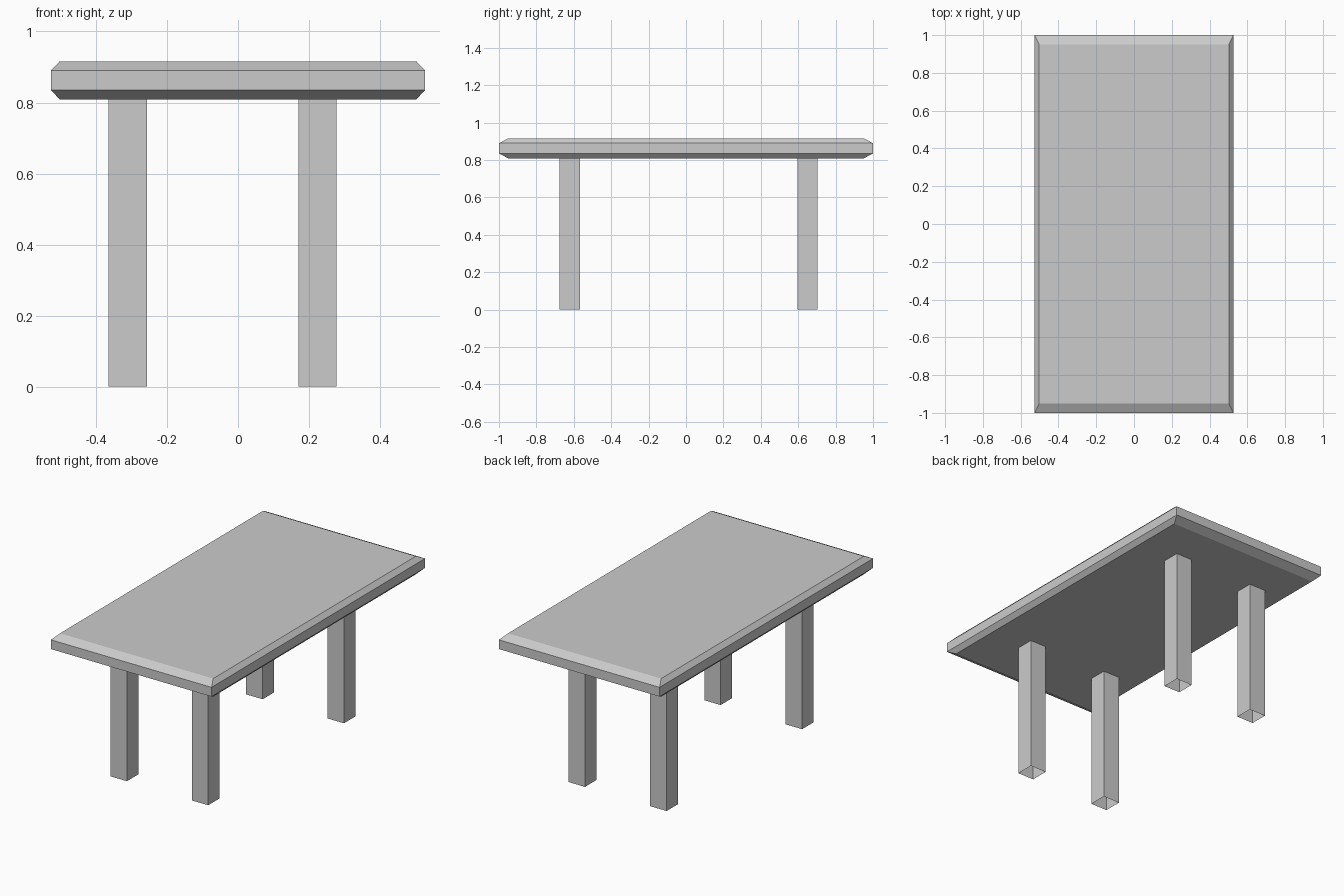
import bpy

if "Cube" in bpy.data.objects:
    bpy.data.objects.remove(bpy.data.objects["Cube"])


def make_object(name, verts, faces):
    mesh = bpy.data.meshes.new(name)
    mesh.from_pydata(verts, [], faces)
    mesh.update()
    obj = bpy.data.objects.new(name, mesh)
    bpy.context.collection.objects.link(obj)
    return obj


def stacked_box(name, levels, capped):
    """Stack of rectangles (x0, x1, y0, y1, z) joined by quads."""
    verts, faces = [], []
    for x0, x1, y0, y1, z in levels:
        verts += [(x0, y0, z), (x1, y0, z), (x1, y1, z), (x0, y1, z)]
    for k in range(len(levels) - 1):
        a, b = 4 * k, 4 * k + 4
        for i in range(4):
            j = (i + 1) % 4
            faces.append((a + i, a + j, b + j, b + i))
    if capped:
        n = len(verts)
        faces += [(3, 2, 1, 0), (n - 4, n - 3, n - 2, n - 1)]
    return make_object(name, verts, faces)


# Table top: slab with chamfered upper and lower rims
X, Y, BX, BY = 0.527, 1.0, 0.025, 0.05
outer = (-X, X, -Y, Y)
inner = (-X + BX, X - BX, -Y + BY, Y - BY)
stacked_box("table_top", [inner + (0.809,), outer + (0.835,),
                          outer + (0.890,), inner + (0.916,)], True)

# Legs: square tubes, open at the ends, set slightly off centre
spans_x = {"left": (-0.365, -0.256), "right": (0.170, 0.277)}
spans_y = {"front": (-0.675, -0.567), "back": (0.597, 0.703)}
for end, sy in spans_y.items():
    for side, sx in spans_x.items():
        stacked_box(f"{end}_{side}_leg",
                    [sx + sy + (0.0,), sx + sy + (0.809,)], False)
